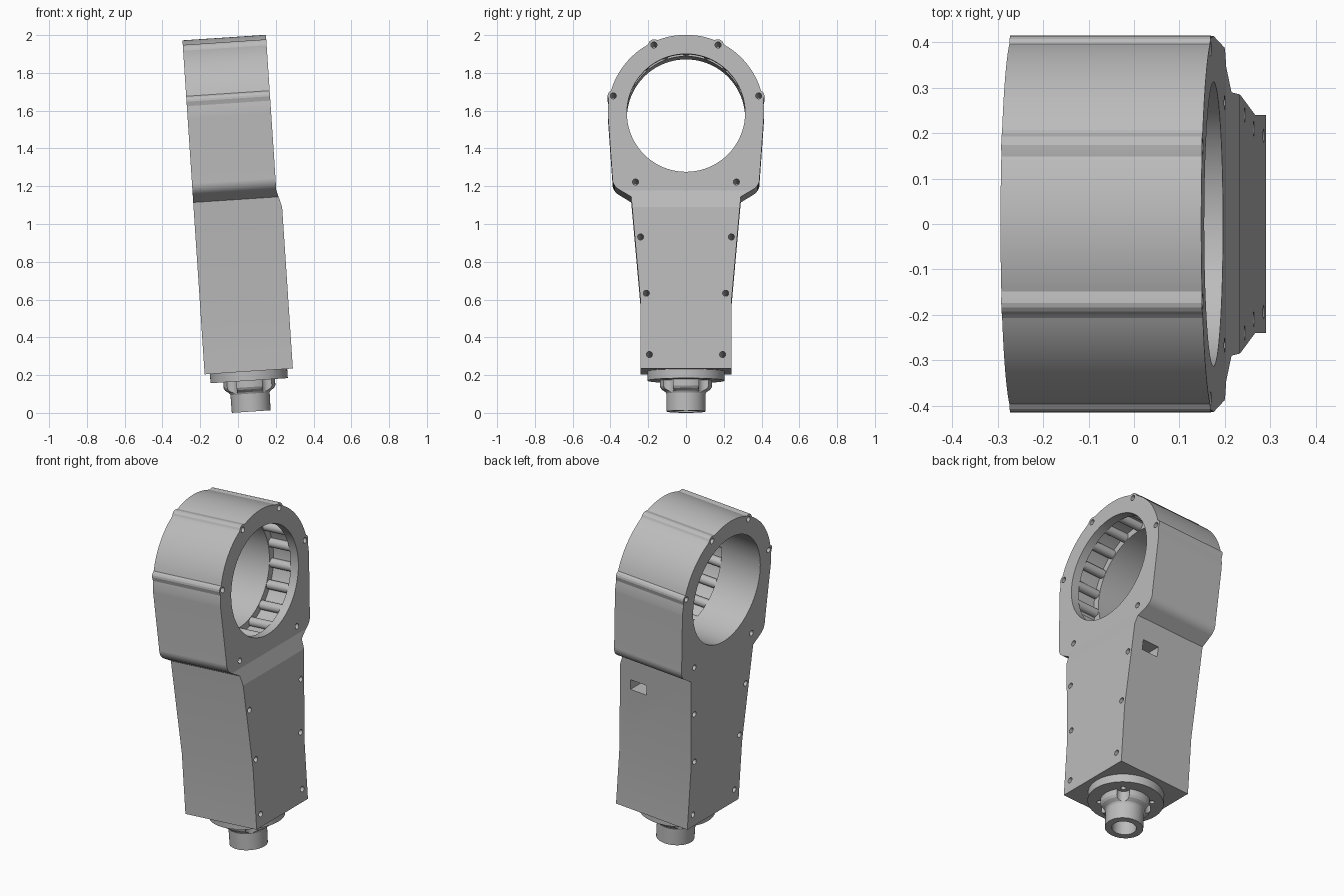
import bpy, bmesh
from math import sin, cos, pi, radians, sqrt, atan2, hypot
from mathutils import Matrix, Vector

old = bpy.data.objects.get("Cube")
if old:
    bpy.data.objects.remove(old, do_unlink=True)

# One grey for the whole casting
grey = bpy.data.materials.new("machined_grey")
grey.use_nodes = True
grey.diffuse_color = (0.5, 0.5, 0.5, 1)
grey.node_tree.nodes["Principled BSDF"].inputs["Base Color"].default_value = (0.5, 0.5, 0.5, 1)

TILT = Matrix.Translation((0.07, 0, 0.007)) @ Matrix.Rotation(radians(-3.8), 4, 'Y')
ALONG_X = Matrix.Rotation(pi / 2, 4, 'Y')
RING_Z, RING_R, BORE_R = 1.571, 0.414, 0.313
BACK, FRONT, RING_FRONT = -0.233, 0.235, 0.21


def add_object(name, bm):
    bmesh.ops.recalc_face_normals(bm, faces=bm.faces)
    mesh = bpy.data.meshes.new(name)
    bm.to_mesh(mesh)
    bm.free()
    mesh.materials.append(grey)
    obj = bpy.data.objects.new(name, mesh)
    bpy.context.collection.objects.link(obj)
    return obj


def cylinder(bm, radius, low, high, matrix, segments=28):
    """Cylinder between two heights on the local z axis of the matrix."""
    move = Matrix.Translation((0, 0, (low + high) / 2))
    bmesh.ops.create_cone(bm, cap_ends=True, segments=segments, radius1=radius,
                          radius2=radius, depth=high - low, matrix=matrix @ move)


def prism(bm, points, offset):
    face = bm.faces.new([bm.verts.new(p) for p in points])
    moved = bmesh.ops.extrude_face_region(bm, geom=[face])["geom"]
    bmesh.ops.translate(bm, vec=offset,
                        verts=[v for v in moved if isinstance(v, bmesh.types.BMVert)])


def cut(target, bm):
    """Subtract a temporary shape from the target."""
    cutter = add_object("cutter", bm)
    cutter.hide_render = True
    mod = target.modifiers.new("cut", 'BOOLEAN')
    mod.operation, mod.solver, mod.object = 'DIFFERENCE', 'EXACT', cutter
    bpy.context.view_layer.objects.active = target
    bpy.ops.object.modifier_apply(modifier=mod.name)
    bpy.data.objects.remove(cutter, do_unlink=True)


def finish(obj):
    obj.data.transform(TILT)
    bpy.ops.object.select_all(action='DESELECT')
    obj.select_set(True)
    bpy.context.view_layer.objects.active = obj
    bpy.ops.object.shade_smooth_by_angle(angle=radians(14))


# Screw positions on one side, as (y, z); the first two sit in bosses on the ring
screws = [(0.17, 1.931), (0.385, 1.661), (0.267, 1.204),
          (0.24, 0.911), (0.21, 0.612), (0.194, 0.287)]


def ring_radius(angle):
    """Outer radius of the ring, swollen where a screw boss sticks out."""
    radius = RING_R
    for y, z in screws[:2]:
        reach, delta = hypot(y, z - RING_Z), angle - atan2(z - RING_Z, y)
        inside = 0.03 ** 2 - (reach * sin(delta)) ** 2
        if inside > 0:
            radius = max(radius, reach * cos(delta) + sqrt(inside))
    return radius


# Housing outline: tapered arm, rounded shoulder, ring
half = [(0.24, 0.213), (0.24, 0.565), (0.29, 1.125)]
half += [(0.32 + 0.07 * cos(radians(a)), 1.225 + 0.07 * sin(radians(a)))
         for a in range(-60, 6, 5)]
for i in range(60):
    a = radians(i * 1.5)
    r = ring_radius(a)
    half.append((r * cos(a), RING_Z + r * sin(a)))
outline = half + [(0, RING_Z + RING_R)] + [(-y, z) for y, z in reversed(half)]
bm = bmesh.new()
prism(bm, [(BACK, y, z) for y, z in outline], Vector((FRONT - BACK, 0, 0)))
housing = add_object("housing", bm)

# The ring is slightly thinner than the arm, with a sloped step
bm = bmesh.new()
step = [(0.245, 1.035), (RING_FRONT, 1.16), (RING_FRONT, 2.1), (0.4, 2.1), (0.4, 1.035)]
prism(bm, [(x, -0.6, z) for x, z in step], Vector((0, 1.2, 0)))
cut(housing, bm)

# Through bore and the roller pocket inside it
ring_axis = Matrix.Translation((0, 0, RING_Z)) @ ALONG_X
for radius, low, high in ((BORE_R, -0.4, 0.4), (0.352, 0.02, 0.16)):
    bm = bmesh.new()
    cylinder(bm, radius, low, high, ring_axis, 80)
    cut(housing, bm)

# Screw holes and the socket opening in the back wall
bm = bmesh.new()
for y, z in screws:
    for side in (-1, 1):
        cylinder(bm, 0.016, -0.4, 0.4, Matrix.Translation((0, side * y, z)) @ ALONG_X)
bmesh.ops.create_cube(bm, size=1, matrix=Matrix.Translation((0.112, 0.25, 0.97))
                      @ Matrix.Diagonal((0.105, 0.2, 0.06, 1)))
cut(housing, bm)
finish(housing)

# Bearing rollers
bm = bmesh.new()
COUNT = 18
for i in range(COUNT):
    spin = Matrix.Rotation(2 * pi * i / COUNT, 4, 'X')
    place = Matrix.Translation((0, 0, RING_Z)) @ spin @ Matrix.Translation((0, 0, 0.341))
    cylinder(bm, 0.026, 0.019, 0.161, place @ ALONG_X)
finish(add_object("bearing_rollers", bm))

# Mounting flange and flared hub, turned around the arm axis
bm = bmesh.new()
turned = [(0.066, 0.2), (0.066, 0), (0.103, 0), (0.104, 0.095), (0.109, 0.104),
          (0.13, 0.118), (0.137, 0.13), (0.137, 0.164), (0.205, 0.164),
          (0.205, 0.22), (0, 0.22), (0, 0.2)]
verts = [bm.verts.new((r, 0, z)) for r, z in turned]
edges = [bm.edges.new((a, b)) for a, b in zip(verts, verts[1:] + verts[:1])]
bmesh.ops.spin(bm, geom=verts + edges, cent=(0, 0, 0), axis=(0, 0, 1),
               angle=2 * pi, steps=64, use_duplicate=False)
bmesh.ops.remove_doubles(bm, verts=bm.verts, dist=0.0001)
inner = [e for e in bm.edges if all(v.co.xy.length < 0.001 for v in e.verts)]
bmesh.ops.delete(bm, geom=inner, context='EDGES')
hub = add_object("mounting_hub", bm)

# Scallops in the flare, each with a bolt hole in the flange
for radius, low, high in ((0.036, 0.05, 0.164), (0.014, 0.15, 0.2)):
    bm = bmesh.new()
    for i in range(4):
        a = pi / 4 + i * pi / 2
        cylinder(bm, radius, low, high, Matrix.Translation((0.142 * cos(a), 0.142 * sin(a), 0)))
    cut(hub, bm)
finish(hub)
